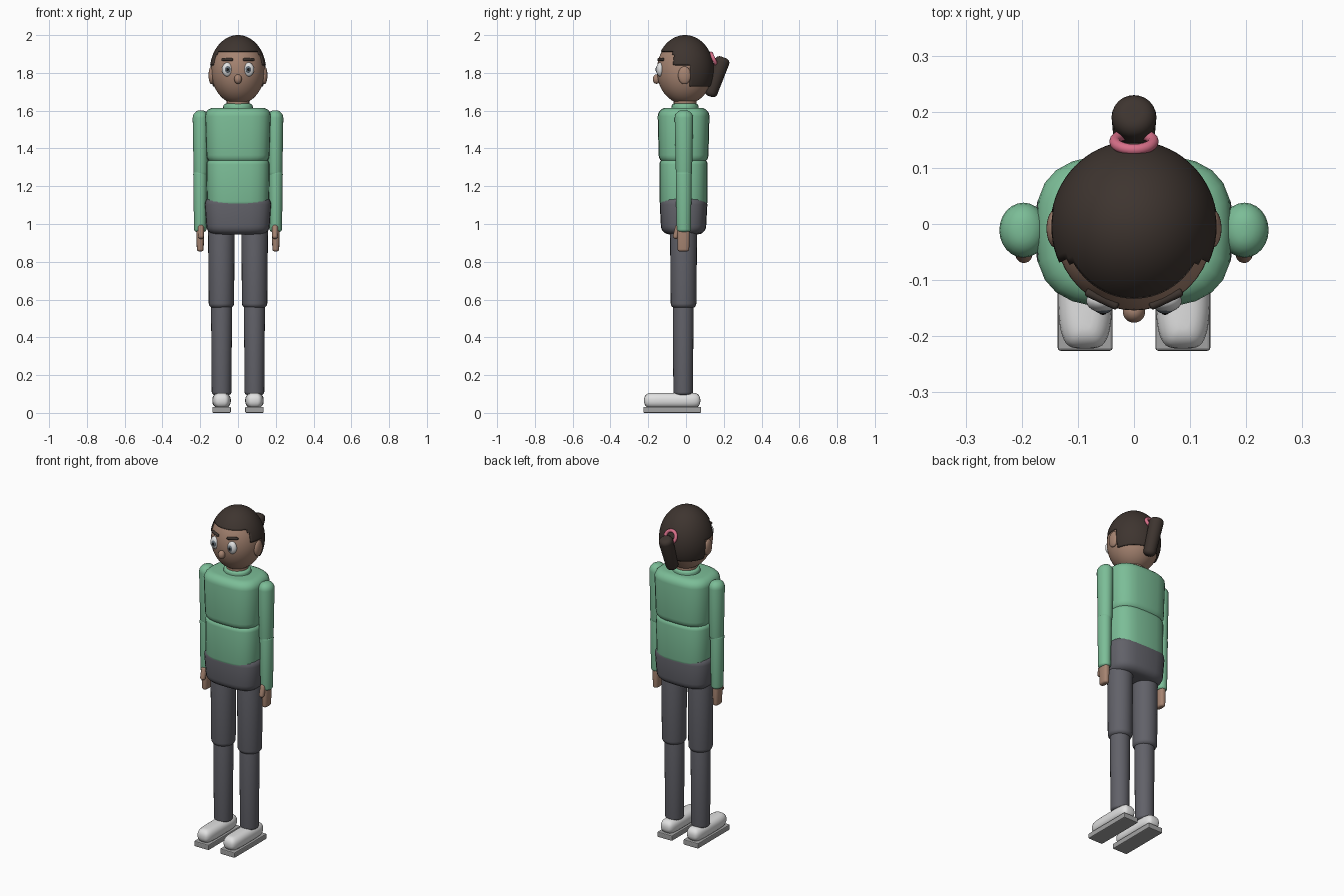
import bpy, bmesh, math
from mathutils import Vector

cube = bpy.data.objects.get("Cube")
if cube:
    bpy.data.objects.remove(cube, do_unlink=True)


def material(name, r, g, b):
    m = bpy.data.materials.new(name)
    m.use_nodes = True
    m.diffuse_color = (r, g, b, 1)
    bsdf = next(n for n in m.node_tree.nodes if n.type == "BSDF_PRINCIPLED")
    bsdf.inputs["Base Color"].default_value = (r, g, b, 1)
    return m


green = material("sweater green", 0.20, 0.51, 0.31)
grey = material("trouser grey", 0.12, 0.12, 0.14)
skin = material("skin brown", 0.38, 0.23, 0.165)
dark = material("hair brown", 0.048, 0.035, 0.029)
pink = material("band pink", 0.68, 0.16, 0.25)
white = material("white", 0.75, 0.75, 0.75)
sole_grey = material("sole grey", 0.36, 0.36, 0.36)
iris_grey = material("iris grey", 0.13, 0.16, 0.19)
black = material("pupil black", 0.01, 0.01, 0.01)


def finish(name, bm, mat, smooth=True):
    bmesh.ops.recalc_face_normals(bm, faces=bm.faces)
    me = bpy.data.meshes.new(name)
    bm.to_mesh(me)
    bm.free()
    me.materials.append(mat)
    for p in me.polygons:
        p.use_smooth = smooth
    ob = bpy.data.objects.new(name, me)
    bpy.context.collection.objects.link(ob)
    return ob


def rounded(name, mat, centre, z0, z1, low, high, edge, power=2, sides=24):
    """Upright superellipse column with rounded ends; low and high are (rx, ry)."""
    bm = bmesh.new()
    steps = [i * math.pi / 10 for i in range(6)]
    levels = [(z0 + edge * (1 - math.sin(a)), low, edge * (1 - math.cos(a))) for a in reversed(steps)]
    levels = [(z0 + edge * (1 - math.sin(a)), low, edge * (1 - math.sin(math.pi / 2 - a)))
              for a in reversed(steps)]
    levels += [(z1 - edge * (1 - math.sin(a)), high, edge * (1 - math.cos(a))) for a in steps]
    rings = []
    for z, (rx, ry), inset in levels:
        ring = []
        for k in range(sides):
            t = 2 * math.pi * k / sides
            c, s = math.cos(t), math.sin(t)
            x = math.copysign(abs(c) ** (2 / power), c) * max(rx - inset, 0.001)
            y = math.copysign(abs(s) ** (2 / power), s) * max(ry - inset, 0.001)
            ring.append(bm.verts.new((centre[0] + x, centre[1] + y, z)))
        rings.append(ring)
    for a, b in zip(rings, rings[1:]):
        for k in range(sides):
            j = (k + 1) % sides
            bm.faces.new((a[k], a[j], b[j], b[k]))
    bm.faces.new(rings[0])
    bm.faces.new(rings[-1])
    return finish(name, bm, mat)


def ball(name, mat, centre, radii, keep=None, u=32, v=20):
    """Ellipsoid; keep is an optional rule for the faces that stay."""
    bm = bmesh.new()
    bmesh.ops.create_uvsphere(bm, u_segments=u, v_segments=v, radius=1)
    for vert in bm.verts:
        vert.co = Vector([c + a * r for c, a, r in zip(centre, vert.co, radii)])
    if keep:
        drop = [f for f in bm.faces if not keep(f.calc_center_median())]
        bmesh.ops.delete(bm, geom=drop, context="FACES")
    return finish(name, bm, mat)


def aim(ob, start, end):
    """Lay an upright part, built from the origin, along start to end."""
    ob.location = start
    ob.rotation_euler = (Vector(end) - Vector(start)).to_track_quat("Z", "Y").to_euler()


# Head, hair and neck
ball("head", skin, (0, -0.006, 1.812), (0.142, 0.148, 0.178), u=48, v=32)


def hairline(p):
    if p.y > 0.02:
        return p.z > 1.73
    if p.y > -0.068:
        return p.z > 1.845
    return p.z > 1.912


hair = ball("hair", dark, (0, -0.005, 1.812), (0.149, 0.153, 0.188), hairline, 72, 60)
shell = hair.modifiers.new("thickness", "SOLIDIFY")
shell.thickness = 0.01
shell.offset = -1
rounded("neck", skin, (0, -0.005), 1.58, 1.67, (0.06, 0.06), (0.06, 0.06), 0.005)
rounded("collar", green, (0, -0.005), 1.595, 1.637, (0.08, 0.073), (0.078, 0.071), 0.014)
ball("nose", skin, (0, -0.156, 1.767), (0.02, 0.02, 0.025))

# Ponytail and its band
top, tip = (0, 0.199, 1.882), (0, 0.125, 1.676)
length = (Vector(tip) - Vector(top)).length
aim(rounded("ponytail", dark, (0, 0), 0, length, (0.04, 0.04), (0.035, 0.035), 0.025), top, tip)
bpy.ops.mesh.primitive_torus_add(location=(0, 0.147, 1.872), rotation=(math.radians(-65), 0, 0),
                                 major_radius=0.034, minor_radius=0.01,
                                 major_segments=32, minor_segments=12)
band = bpy.context.object
band.name = "hair_band"
band.data.materials.append(pink)
bpy.ops.object.shade_smooth()

# Torso
rounded("chest", green, (0, -0.013), 1.32, 1.615, (0.168, 0.132), (0.175, 0.137), 0.045, 3)
rounded("waist", green, (0, -0.013), 1.09, 1.345, (0.165, 0.127), (0.168, 0.128), 0.03, 3)
rounded("hips", grey, (0, -0.013), 0.945, 1.148, (0.168, 0.12), (0.177, 0.126), 0.045, 3)

for side, s in (("left", 1), ("right", -1)):
    # Face details
    ex = 0.057 * s
    ball(side + "_eye", white, (ex, -0.137, 1.818), (0.028, 0.02, 0.037))
    ball(side + "_iris", iris_grey, (ex * 0.97, -0.15, 1.818), (0.016, 0.01, 0.02))
    ball(side + "_pupil", black, (ex * 0.97, -0.155, 1.818), (0.008, 0.007, 0.011))
    ball(side + "_ear", skin, (0.14 * s, -0.008, 1.787), (0.016, 0.034, 0.047))
    inner, outer = (0.028 * s, -0.147, 1.87), (0.086 * s, -0.12, 1.872)
    span = (Vector(outer) - Vector(inner)).length
    aim(rounded(side + "_eyebrow", dark, (0, 0), 0, span, (0.008, 0.008), (0.008, 0.008), 0.006),
        inner, outer)

    # Arm and hand
    rounded(side + "_upper_arm", green, (0.197 * s, -0.011), 1.235, 1.602,
            (0.038, 0.043), (0.043, 0.049), 0.04)
    rounded(side + "_forearm", green, (0.2 * s, -0.012), 0.958, 1.28,
            (0.033, 0.038), (0.037, 0.042), 0.015)
    rounded(side + "_hand", skin, (0.2 * s, -0.014), 0.855, 1.0,
            (0.018, 0.031), (0.022, 0.034), 0.012, 2.6)
    wrist, thumb_tip = (0.197 * s, -0.038, 0.995), (0.196 * s, -0.058, 0.922)
    reach = (Vector(thumb_tip) - Vector(wrist)).length
    aim(rounded(side + "_thumb", skin, (0, 0), 0, reach, (0.016, 0.016), (0.015, 0.015), 0.013),
        wrist, thumb_tip)

    # Leg
    rounded(side + "_thigh", grey, (0.088 * s, -0.013), 0.555, 1.03,
            (0.067, 0.068), (0.071, 0.072), 0.025)
    rounded(side + "_shin", grey, (0.087 * s, -0.015), 0.095, 0.62,
            (0.052, 0.052), (0.056, 0.055), 0.015)

    # Shoe
    rounded(side + "_shoe", white, (0.087 * s, -0.073), 0.025, 0.106,
            (0.049, 0.149), (0.049, 0.149), 0.035, 4, 48)
    bm = bmesh.new()
    bmesh.ops.create_cube(bm, size=1)
    for v in bm.verts:
        v.co = (0.087 * s + v.co.x * 0.098, -0.073 + v.co.y * 0.306, 0.016 + v.co.z * 0.032)
    bmesh.ops.bevel(bm, geom=bm.edges[:], offset=0.005, segments=2, affect="EDGES", profile=0.5)
    finish(side + "_sole", bm, sole_grey, False)
